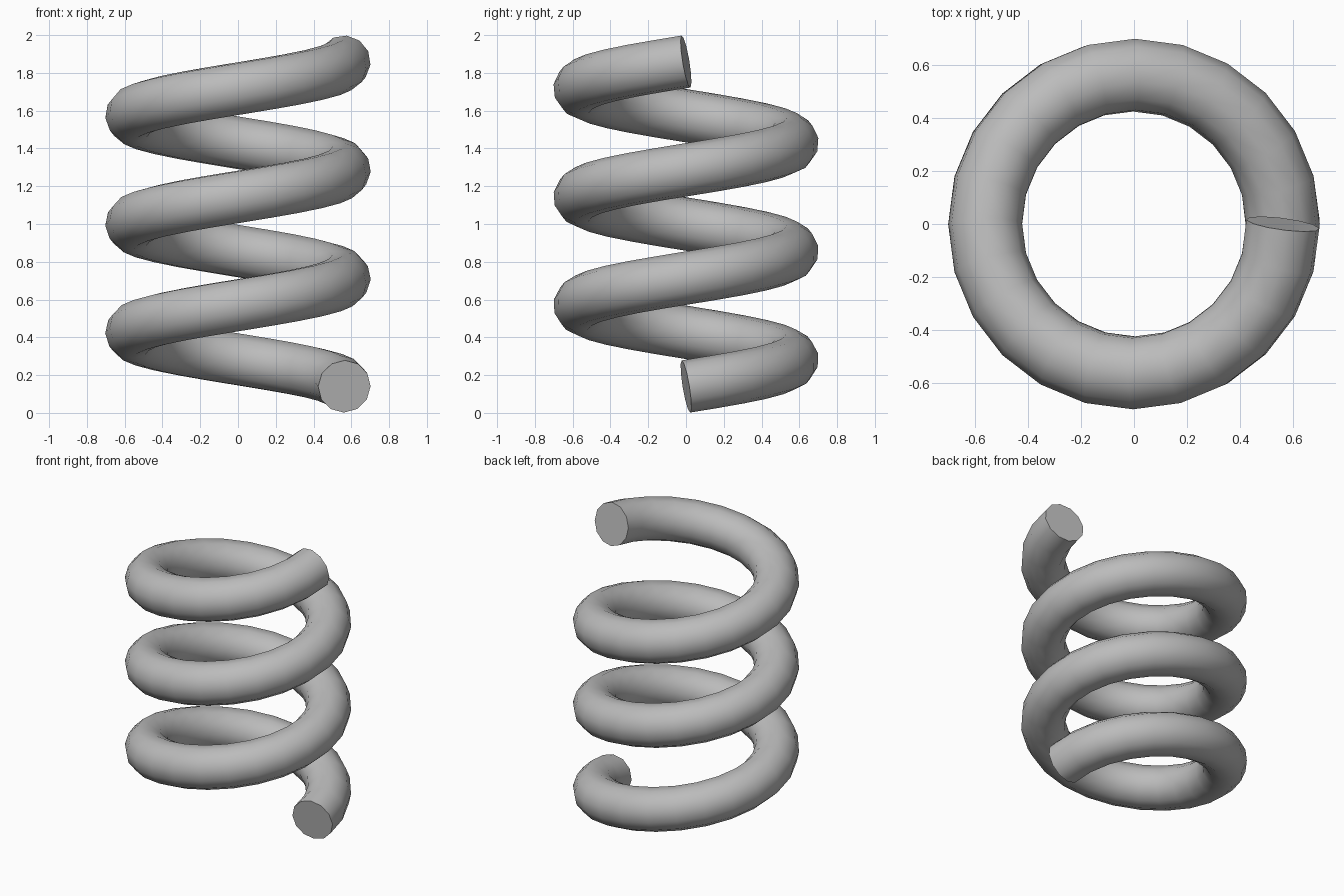
import bpy
from math import cos, sin, pi, radians

cube = bpy.data.objects.get("Cube")
if cube:
    bpy.data.objects.remove(cube)

TURNS, STEPS = 3, 24
COIL_RADIUS, WIRE_RADIUS = 0.563, 0.14
BOTTOM, TOP = 0.14, 1.86

# Plain grey metal
steel = bpy.data.materials.new("grey_steel")
steel.use_nodes = True
grey = (0.5, 0.5, 0.5, 1)
steel.diffuse_color = grey
steel.node_tree.nodes["Principled BSDF"].inputs["Base Color"].default_value = grey

# Helical centre line, with a round wire swept along it
curve = bpy.data.curves.new("coil_spring", "CURVE")
curve.dimensions = "3D"
curve.twist_mode = "MINIMUM"
curve.bevel_depth = WIRE_RADIUS
curve.bevel_resolution = 4
curve.use_fill_caps = True
count = TURNS * STEPS
path = curve.splines.new("POLY")
path.points.add(count)
for i, point in enumerate(path.points):
    a = 2 * pi * i / STEPS
    z = BOTTOM + (TOP - BOTTOM) * i / count
    point.co = (COIL_RADIUS * cos(a), COIL_RADIUS * sin(a), z, 1)
curve.materials.append(steel)

# Turn the sweep into a mesh with smooth sides and crisp cut ends
spring = bpy.data.objects.new("coil_spring", curve)
bpy.context.collection.objects.link(spring)
bpy.ops.object.select_all(action="DESELECT")
spring.select_set(True)
bpy.context.view_layer.objects.active = spring
bpy.ops.object.convert(target="MESH")
bpy.ops.object.shade_smooth_by_angle(angle=radians(40))
